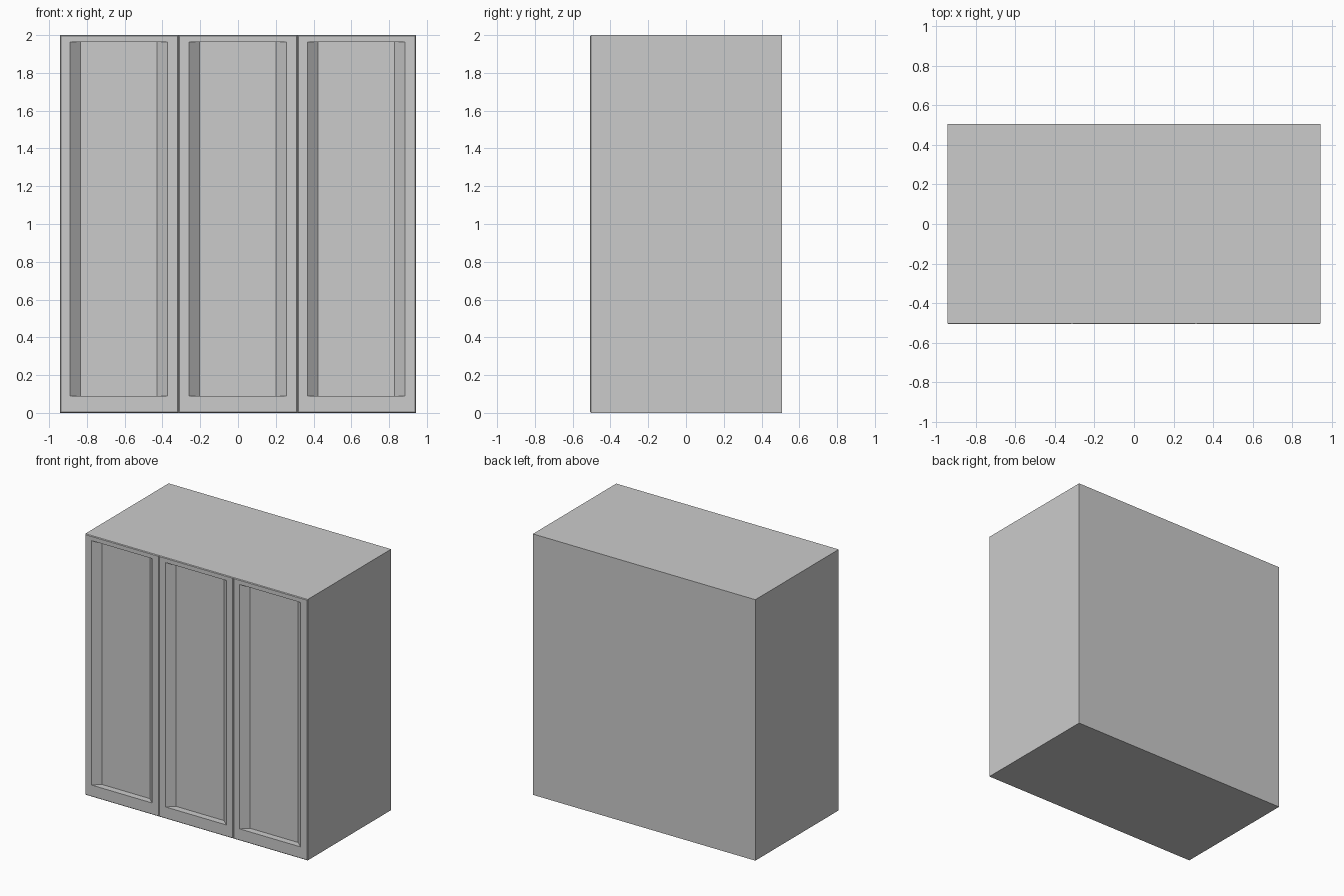
import bpy, bmesh

cube = bpy.data.objects.get("Cube")
if cube:
    bpy.data.objects.remove(cube, do_unlink=True)

# Single painted grey
grey = bpy.data.materials.new("plain grey")
grey.use_nodes = True
colour = (0.6, 0.6, 0.6, 1)
grey.diffuse_color = colour
grey.node_tree.nodes["Principled BSDF"].inputs["Base Color"].default_value = colour

HALF_W, HALF_D, HEIGHT = 0.943, 0.507, 2.0
PITCH = HALF_W * 2 / 3


def lofted(name, rings):
    """Closed solid through rectangles given as (x0, x1, z0, z1, y)."""
    bm = bmesh.new()
    loops = [[bm.verts.new((x, y, z)) for x, z in
              ((x0, z0), (x1, z0), (x1, z1), (x0, z1))]
             for x0, x1, z0, z1, y in rings]
    for a, b in zip(loops, loops[1:]):
        for i in range(4):
            j = (i + 1) % 4
            bm.faces.new((a[i], a[j], b[j], b[i]))
    bm.faces.new(loops[0][::-1])
    bm.faces.new(loops[-1])
    bmesh.ops.recalc_face_normals(bm, faces=bm.faces)
    mesh = bpy.data.meshes.new(name)
    bm.to_mesh(mesh)
    bm.free()
    mesh.materials.append(grey)
    obj = bpy.data.objects.new(name, mesh)
    bpy.context.collection.objects.link(obj)
    return obj


# Carcass behind the doors
DOOR_BACK = -HALF_D + 0.065
lofted("carcass", [(-HALF_W, HALF_W, 0, HEIGHT, HALF_D),
                   (-HALF_W, HALF_W, 0, HEIGHT, DOOR_BACK)])

# Three doors: eased front edge, then a recessed panel with slanted sides
EASE = 0.005
for label, k in (("right", -1), ("middle", 0), ("left", 1)):
    c = k * PITCH
    x0, x1 = c - PITCH / 2, c + PITCH / 2
    r0, r1 = c - 0.26, c + 0.256
    lofted(label + "_door", [
        (x0, x1, 0, HEIGHT, DOOR_BACK),
        (x0, x1, 0, HEIGHT, -HALF_D + EASE),
        (x0 + EASE, x1 - EASE, EASE, HEIGHT - EASE, -HALF_D),
        (r0, r1, 0.09, 1.963, -HALF_D),
        (r0 + 0.055, r1 - 0.055, 0.09, 1.963, -HALF_D + 0.05),
    ])
